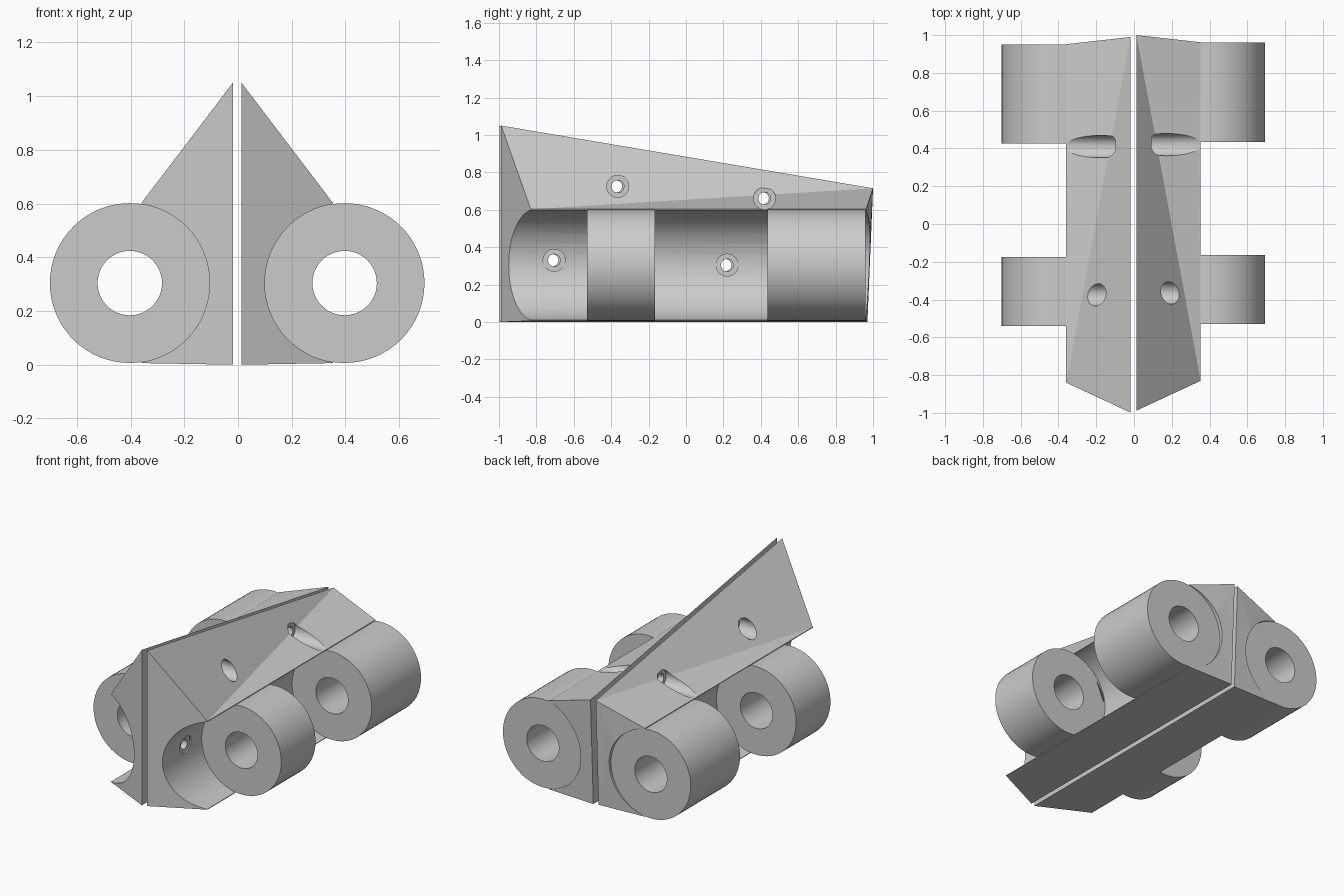
import bpy, bmesh, math
from mathutils import Matrix

cube = bpy.data.objects.get("Cube")
if cube:
    bpy.data.objects.remove(cube)

grey = bpy.data.materials.new("light_grey")
grey.use_nodes = True
GREY = (0.6, 0.6, 0.6, 1)
grey.diffuse_color = GREY
grey.node_tree.nodes["Principled BSDF"].inputs["Base Color"].default_value = GREY

AXIS_X, AXIS_Z, RADIUS = 0.4, 0.304, 0.2975   # hinge axis runs along y
BARRELS = [(-0.535, -0.17), (0.43, 0.955)]
GAPS = [(-1.2, -0.535), (-0.17, 0.43), (0.955, 1.2)]
SCREWS = [(-0.37, 0.725), (0.415, 0.661), (-0.71, 0.33), (0.215, 0.304)]


def make_object(name, bm):
    bmesh.ops.recalc_face_normals(bm, faces=bm.faces)
    mesh = bpy.data.meshes.new(name)
    bm.to_mesh(mesh)
    bm.free()
    mesh.materials.append(grey)
    ob = bpy.data.objects.new(name, mesh)
    bpy.context.collection.objects.link(ob)
    return ob


def cylinder(name, axis, start, end, radius, a, b, segments):
    """Cylinder along x (a, b = y, z) or along y (a, b = x, z)."""
    bm = bmesh.new()
    mid = (start + end) / 2
    if axis == "X":
        turn, centre = Matrix.Rotation(math.pi / 2, 4, "Y"), (mid, a, b)
    else:
        turn, centre = Matrix.Rotation(math.pi / 2, 4, "X"), (a, mid, b)
    bmesh.ops.create_cone(bm, cap_ends=True, segments=segments, radius1=radius,
                          radius2=radius, depth=end - start,
                          matrix=Matrix.Translation(centre) @ turn)
    return make_object(name, bm)


def combine(ob, tool, operation):
    mod = ob.modifiers.new("bool", "BOOLEAN")
    mod.object, mod.operation, mod.solver = tool, operation, "EXACT"
    bpy.context.view_layer.objects.active = ob
    bpy.ops.object.modifier_apply(modifier="bool")
    bpy.data.objects.remove(tool)


# Wedge body: inner wall, slanted ends and a folded sloping top
bm = bmesh.new()
v = [bm.verts.new(p) for p in (
    (0.016, -0.993, 0), (0.016, -0.993, 1.05), (0.016, 0.995, 0.715), (0.016, 0.965, 0),
    (0.356, -0.835, 0.006), (0.356, -0.835, 0.603), (0.356, 0.957, 0.603), (0.356, 0.955, 0.006))]
for f in ((0, 1, 2, 3), (0, 4, 5), (0, 5, 1), (1, 5, 2), (5, 6, 2),
          (2, 6, 7), (2, 7, 3), (4, 7, 6, 5), (0, 3, 7), (0, 7, 4)):
    bm.faces.new([v[i] for i in f])
half = make_object("left_hinge_half", bm)

# Clearance for the opposite knuckles, then this half's knuckles and pin hole
for start, end in GAPS:
    combine(half, cylinder("cutter", "Y", start, end, RADIUS, AXIS_X, AXIS_Z, 64), "DIFFERENCE")
for start, end in BARRELS:
    combine(half, cylinder("knuckle", "Y", start, end, RADIUS, AXIS_X, AXIS_Z, 64), "UNION")
combine(half, cylinder("cutter", "Y", -1.2, 1.2, 0.12, AXIS_X, AXIS_Z, 48), "DIFFERENCE")

# Screw holes with counterbores
for y, z in SCREWS:
    combine(half, cylinder("cutter", "X", -0.1, 0.3, 0.033, y, z, 24), "DIFFERENCE")
    combine(half, cylinder("cutter", "X", 0.095, 0.9, 0.059, y, z, 32), "DIFFERENCE")

bpy.ops.object.select_all(action="DESELECT")
half.select_set(True)
bpy.context.view_layer.objects.active = half
bpy.ops.object.shade_smooth_by_angle(angle=math.radians(20))

# Mirrored half, set very slightly forward of the other
mesh = half.data.copy()
mesh.transform(Matrix.Scale(-1, 4, (1, 0, 0)))
mesh.flip_normals()
other = bpy.data.objects.new("right_hinge_half", mesh)
bpy.context.collection.objects.link(other)
half.location = (-0.003, 0.005, 0)
other.location = (-0.003, -0.005, 0)
